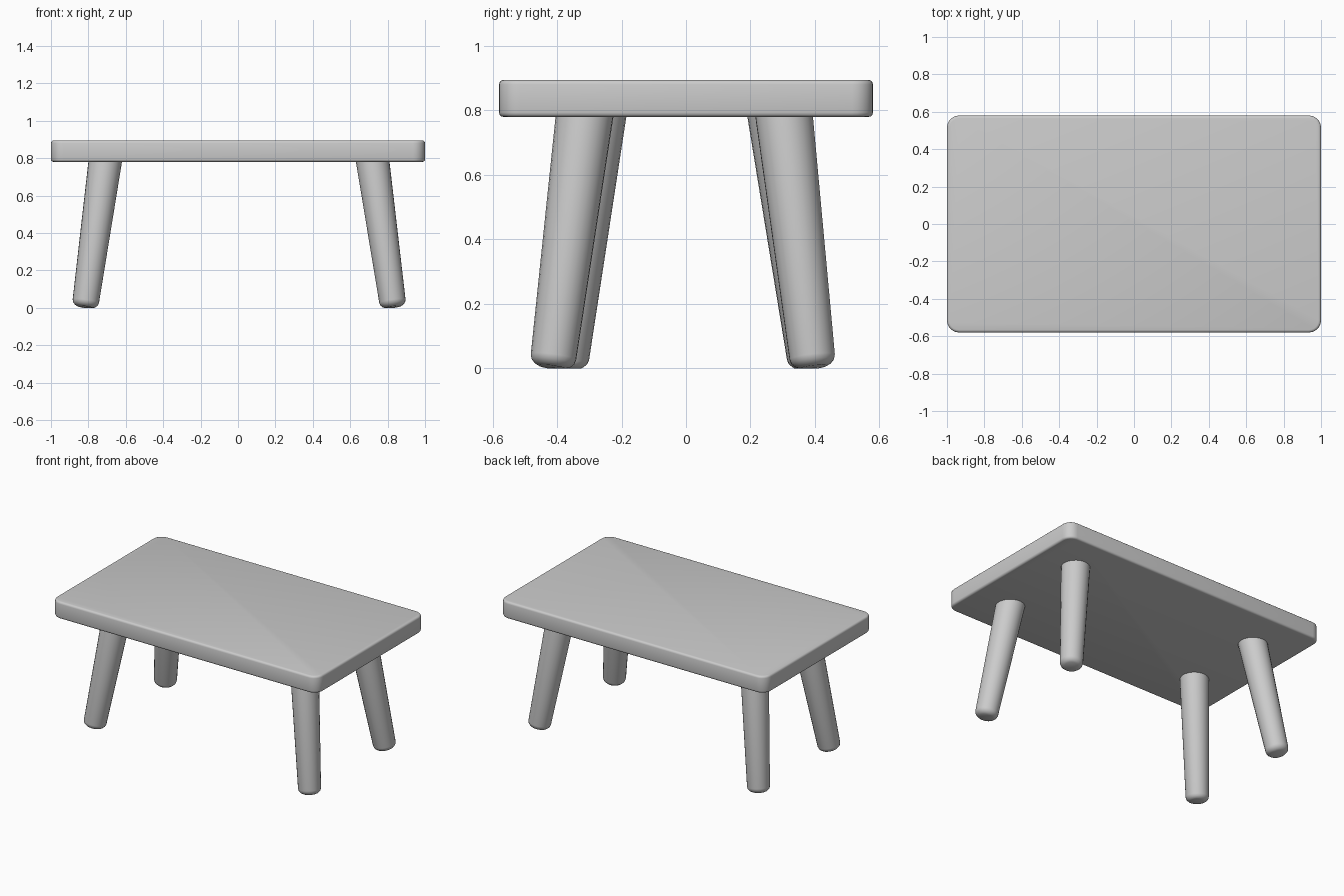
import bpy, bmesh, math
from mathutils import Vector

cube = bpy.data.objects.get("Cube")
if cube:
    bpy.data.objects.remove(cube, do_unlink=True)

grey = bpy.data.materials.new("plain grey")
grey.use_nodes = True
colour = (0.6, 0.6, 0.6, 1)
grey.diffuse_color = colour
grey.node_tree.nodes["Principled BSDF"].inputs["Base Color"].default_value = colour


def make_object(name, bm):
    """Turn a bmesh into a smooth-shaded grey object."""
    bmesh.ops.recalc_face_normals(bm, faces=bm.faces)
    mesh = bpy.data.meshes.new(name)
    bm.to_mesh(mesh)
    bm.free()
    mesh.materials.append(grey)
    obj = bpy.data.objects.new(name, mesh)
    bpy.context.collection.objects.link(obj)
    bpy.ops.object.select_all(action="DESELECT")
    obj.select_set(True)
    bpy.context.view_layer.objects.active = obj
    bpy.ops.object.shade_smooth_by_angle(angle=math.radians(40))
    return obj


def make_top(size, centre_z):
    """Slab with rounded corners and softened rims."""
    bm = bmesh.new()
    bmesh.ops.create_cube(bm, size=1)
    for v in bm.verts:
        v.co = Vector(a * b for a, b in zip(v.co, size))
        v.co.z += centre_z
    upright = [e for e in bm.edges if abs(e.verts[0].co.z - e.verts[1].co.z) > 0.01]
    bmesh.ops.bevel(bm, geom=upright, offset=0.065, segments=6, profile=0.5, affect="EDGES")
    rims = [e for e in bm.edges
            if len(e.link_faces) == 2 and e.calc_face_angle() > math.radians(60)]
    bmesh.ops.bevel(bm, geom=rims, offset=0.014, segments=3, profile=0.5, affect="EDGES")
    make_object("table_top", bm)


def make_leg(name, foot, head, sides=24):
    """Tapered splayed leg with a rounded foot, lofted from rings."""
    foot, head = Vector(foot), Vector(head)
    axis = head - foot
    turn = axis.to_track_quat("Z", "Y")
    length = axis.length
    profile = [(0, 0.042), (0.006, 0.055), (0.018, 0.067), (0.032, 0.071), (length, 0.09)]
    bm = bmesh.new()
    rings = []
    for along, radius in profile:
        ring = []
        for i in range(sides):
            a = math.tau * i / sides
            p = Vector((radius * math.cos(a), radius * math.sin(a), along))
            ring.append(bm.verts.new(foot + turn @ p))
        rings.append(ring)
    for low, high in zip(rings, rings[1:]):
        for i in range(sides):
            j = (i + 1) % sides
            bm.faces.new((low[i], low[j], high[j], high[i]))
    bm.faces.new(rings[0][::-1])
    bm.faces.new(rings[-1])
    # Keep the foot on the floor
    for v in bm.verts:
        v.co.z = max(v.co.z, 0)
    make_object(name, bm)


make_top((2, 1.16, 0.115), 0.8375)

# Four splayed legs, running up into the slab
FOOT_Z, HEAD_Z = 0.004, 0.82
legs = {
    "front_left_leg": ((0.83, -0.415), (0.715, -0.31)),
    "front_right_leg": ((-0.818, -0.375), (-0.705, -0.27)),
    "back_left_leg": ((0.83, 0.395), (0.715, 0.3)),
    "back_right_leg": ((-0.818, 0.388), (-0.705, 0.275)),
}
for name, (foot, head) in legs.items():
    make_leg(name, (*foot, FOOT_Z), (*head, HEAD_Z))
